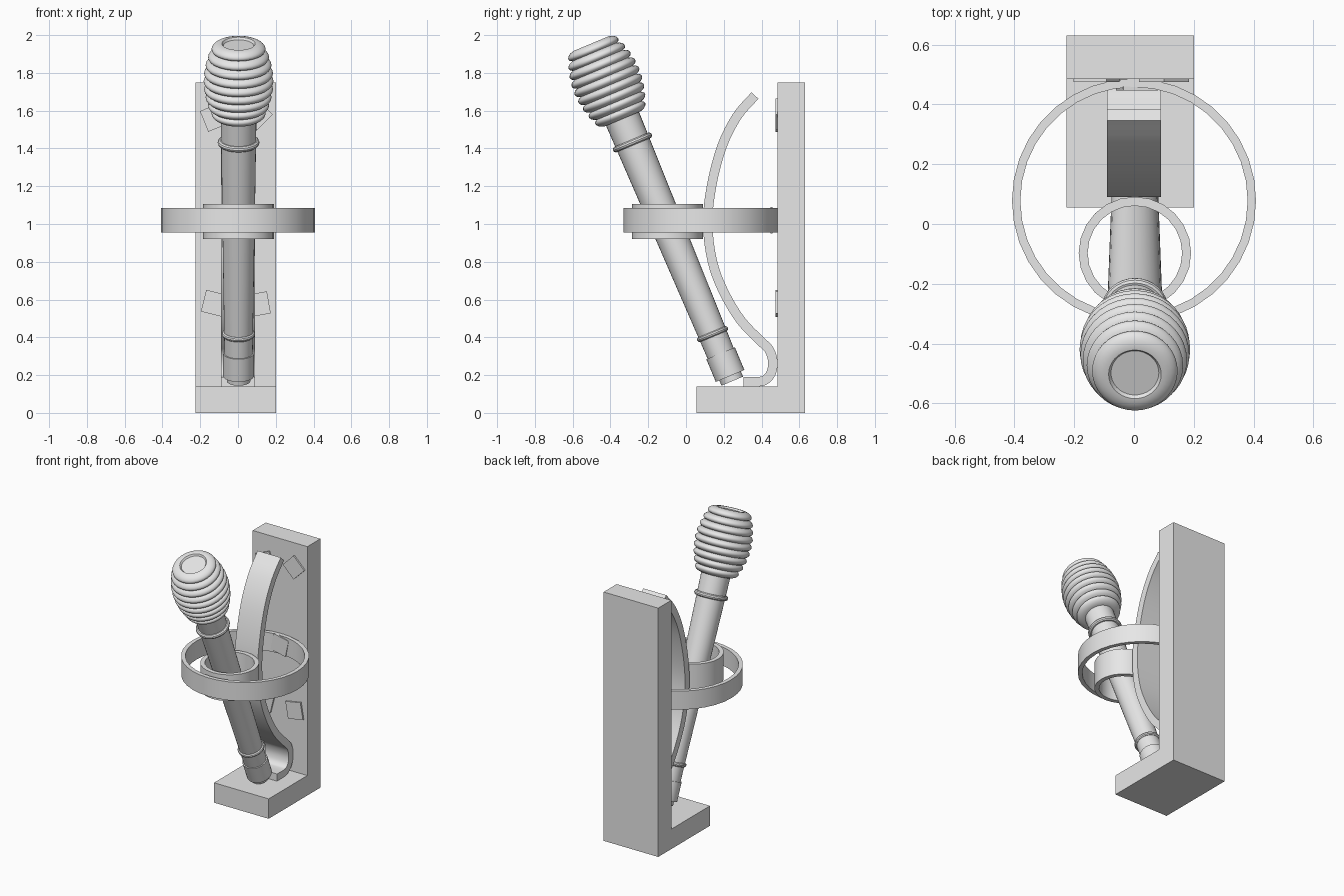
import bpy, bmesh, math
from mathutils import Matrix, Vector

cube = bpy.data.objects.get("Cube")
if cube:
    bpy.data.objects.remove(cube, do_unlink=True)

grey = bpy.data.materials.new("plain_grey")
grey.use_nodes = True
grey.diffuse_color = (0.8, 0.8, 0.8, 1)
grey.node_tree.nodes["Principled BSDF"].inputs["Base Color"].default_value = (0.8, 0.8, 0.8, 1)


def finish(bm, name, matrix=Matrix(), smooth=True):
    bmesh.ops.remove_doubles(bm, verts=bm.verts, dist=1e-5)
    bmesh.ops.recalc_face_normals(bm, faces=bm.faces)
    mesh = bpy.data.meshes.new(name)
    bm.to_mesh(mesh)
    bm.free()
    mesh.materials.append(grey)
    obj = bpy.data.objects.new(name, mesh)
    obj.matrix_world = matrix
    bpy.context.collection.objects.link(obj)
    if smooth:
        bpy.ops.object.select_all(action='DESELECT')
        obj.select_set(True)
        bpy.context.view_layer.objects.active = obj
        bpy.ops.object.shade_smooth_by_angle(angle=math.radians(35))
    return obj


def lathe(name, profile, matrix, segments=32, closed=False):
    """Turn (radius, height) points around the local z axis."""
    bm = bmesh.new()
    verts = [bm.verts.new((r, 0, t)) for r, t in profile]
    edges = [bm.edges.new(pair) for pair in zip(verts, verts[1:])]
    if closed:
        edges.append(bm.edges.new((verts[-1], verts[0])))
    bmesh.ops.spin(bm, geom=verts + edges, cent=(0, 0, 0), axis=(0, 0, 1),
                   angle=math.tau, steps=segments, use_merge=False)
    return finish(bm, name, matrix)


def ring(name, centre, radius, wall, z0, z1, segments):
    inner = radius - wall
    lathe(name, [(radius, z0), (radius, z1), (inner, z1), (inner, z0)],
          Matrix.Translation((*centre, 0)), segments, closed=True)


def collar(radius, t, half):
    """Rounded bead, as a closed profile."""
    return [(radius + half * math.cos(a * math.tau / 10),
             t + half * math.sin(a * math.tau / 10)) for a in range(10)]


# L-shaped stand: base and back plate in one
bm = bmesh.new()
outline = [(0.055, 0), (0.63, 0), (0.63, 1.75), (0.485, 1.75), (0.485, 0.14), (0.055, 0.14)]
face = bm.faces.new([bm.verts.new((-0.225, y, z)) for y, z in outline])
side = bmesh.ops.extrude_face_region(bm, geom=[face])
bmesh.ops.translate(bm, vec=(0.425, 0, 0),
                    verts=[v for v in side["geom"] if isinstance(v, bmesh.types.BMVert)])
finish(bm, "stand", smooth=False)

# Curved strap, a flat band swept along a path
path = [Vector(p) for p in [
    (0.365, 1.68), (0.27, 1.57), (0.19, 1.41), (0.135, 1.2), (0.115, 1.0), (0.14, 0.8),
    (0.2, 0.64), (0.29, 0.49), (0.39, 0.385), (0.44, 0.335), (0.46, 0.27),
    (0.45, 0.21), (0.42, 0.175), (0.38, 0.165), (0.305, 0.165)]]
ends = [2 * path[0] - path[1]] + path + [2 * path[-1] - path[-2]]
samples = []
for a, b, c, d in zip(ends, ends[1:], ends[2:], ends[3:]):
    for i in range(4):
        u = i / 4
        samples.append(0.5 * (2 * b + (c - a) * u + (2 * a - 5 * b + 4 * c - d) * u**2
                              + (3 * b - a - 3 * c + d) * u**3))
samples.append(path[-1])
bm = bmesh.new()
sections = []
for i, p in enumerate(samples):
    along = (samples[min(i + 1, len(samples) - 1)] - samples[max(i - 1, 0)]).normalized()
    off = Vector((-along.y, along.x)) * 0.025
    sections.append([bm.verts.new((x, *(p + s * off)))
                     for x, s in [(-0.09, -1), (0.09, -1), (0.09, 1), (-0.09, 1)]])
for s, n in zip(sections, sections[1:]):
    for k in range(4):
        m = (k + 1) % 4
        bm.faces.new((s[k], s[m], n[m], n[k]))
bm.faces.new(sections[0])
bm.faces.new(sections[-1])
finish(bm, "curved_strap")

# Holding rings
ring("large_ring", (0, 0.078), 0.408, 0.028, 0.955, 1.085, 36)
ring("small_ring", (0.003, -0.097), 0.188, 0.03, 0.92, 1.105, 24)

# Leaning handle
lean = Matrix.Translation((0.003, 0.245, 0.168)) @ Matrix.Rotation(math.radians(22.7), 4, 'X')
lathe("handle_tube", [(0, 0), (0.062, 0), (0.062, 0.04), (0.073, 0.04),
                      (0.095, 1.53), (0, 1.53)], lean)
lathe("end_sleeve", [(0.06, 0.03), (0.082, 0.03), (0.082, 0.16), (0.06, 0.16)],
      lean, closed=True)
lathe("lower_collar", collar(0.074, 0.27, 0.014), lean, closed=True)
lathe("upper_collar", collar(0.095, 1.37, 0.016), lean, closed=True)

# Ribbed grip: stacked round ribs on a barrel shape
RIBS, STEPS, START, PITCH = 9, 8, 1.505, 0.048
profile = [(0, START)]
for i in range(RIBS * STEPS + 1):
    s = i / (RIBS * STEPS)
    barrel = 0.103 + 0.058 * math.sin(math.pi * s) ** 0.8
    bulge = 0.024 * abs(math.sin(math.pi * i / STEPS)) ** 0.6
    profile.append((barrel + bulge, START + PITCH * i / STEPS))
top = START + PITCH * RIBS
profile += [(0.088, top), (0.08, top - 0.012), (0, top - 0.012)]
lathe("ribbed_grip", profile, lean, 36)

# Square pads on the back plate: x, y, z, turn in degrees
pads = {"upper_right_pad": (-0.125, 0.48, 1.565, -22), "upper_left_pad": (0.1, 0.48, 1.58, -45),
        "lower_right_pad": (-0.125, 0.48, 0.58, 14), "lower_left_pad": (0.105, 0.48, 0.575, -10),
        "middle_pad": (0.01, 0.453, 1.02, 12)}
for name, (x, y, z, turn) in pads.items():
    bm = bmesh.new()
    bmesh.ops.create_cube(bm, size=1, matrix=Matrix.Diagonal((0.118, 0.012, 0.118, 1)))
    finish(bm, name, Matrix.Translation((x, y, z))
           @ Matrix.Rotation(math.radians(turn), 4, 'Y'), smooth=False)
